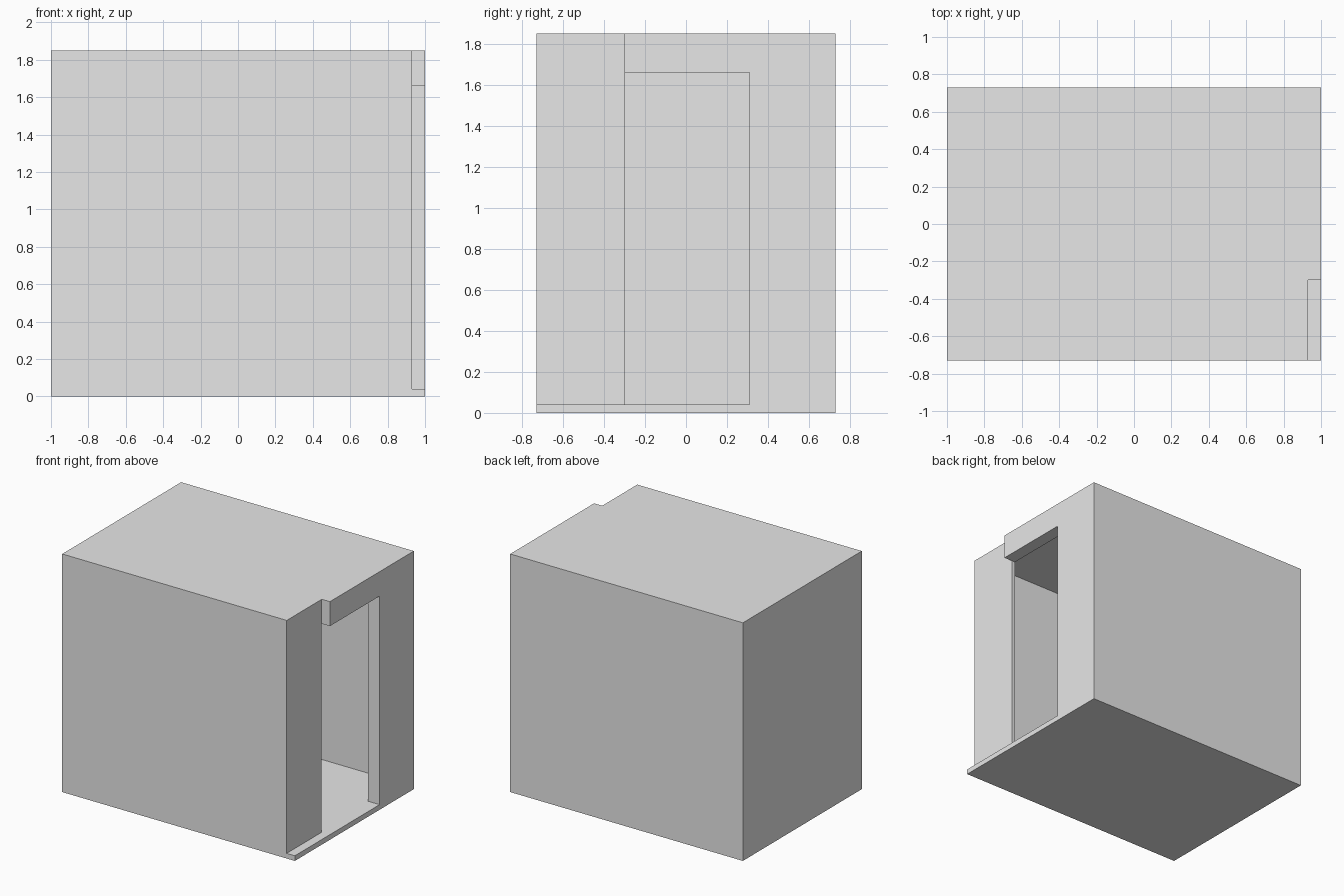
import bpy, bmesh

cube = bpy.data.objects.get("Cube")
if cube:
    bpy.data.objects.remove(cube, do_unlink=True)

# Single plain grey
grey = bpy.data.materials.new("plain_grey")
grey.use_nodes = True
grey.diffuse_color = (0.8, 0.8, 0.8, 1)
grey.node_tree.nodes["Principled BSDF"].inputs["Base Color"].default_value = (0.8, 0.8, 0.8, 1)


def box(name, x, y, z):
    """Box object spanning the given (low, high) ranges."""
    bm = bmesh.new()
    bmesh.ops.create_cube(bm, size=1)
    for v in bm.verts:
        v.co = [r[0] if c < 0 else r[1] for c, r in zip(v.co, (x, y, z))]
    mesh = bpy.data.meshes.new(name)
    bm.to_mesh(mesh)
    bm.free()
    mesh.materials.append(grey)
    obj = bpy.data.objects.new(name, mesh)
    bpy.context.collection.objects.link(obj)
    return obj


def cut(target, cutter):
    """Subtract the cutter, keep the result and discard the cutter."""
    cutter.hide_render = True
    mod = target.modifiers.new("cut", 'BOOLEAN')
    mod.operation = 'DIFFERENCE'
    mod.solver = 'EXACT'
    mod.object = cutter
    bpy.context.view_layer.update()
    graph = bpy.context.evaluated_depsgraph_get()
    result = bpy.data.meshes.new_from_object(target.evaluated_get(graph))
    target.modifiers.clear()
    target.data = result
    bpy.data.objects.remove(cutter, do_unlink=True)


floor_top, height = 0.04, 1.85
door_front, door_back = -0.3, 0.31

room = box("room_shell", (-1, 1), (-0.73, 0.73), (0, height))

# Hollow interior with thin walls, a thicker door wall and a thin ceiling
cut(room, box("interior", (-0.965, 0.9), (-0.693, 0.693), (floor_top, height - 0.01)))

# Doorway in the side wall
cut(room, box("doorway", (0.8, 1.2), (door_front, door_back), (floor_top, 1.66)))

# Recessed front part of the side wall, leaving the floor as a ledge
cut(room, box("side_recess", (0.93, 1.2), (-1, door_front), (floor_top, 2)))
